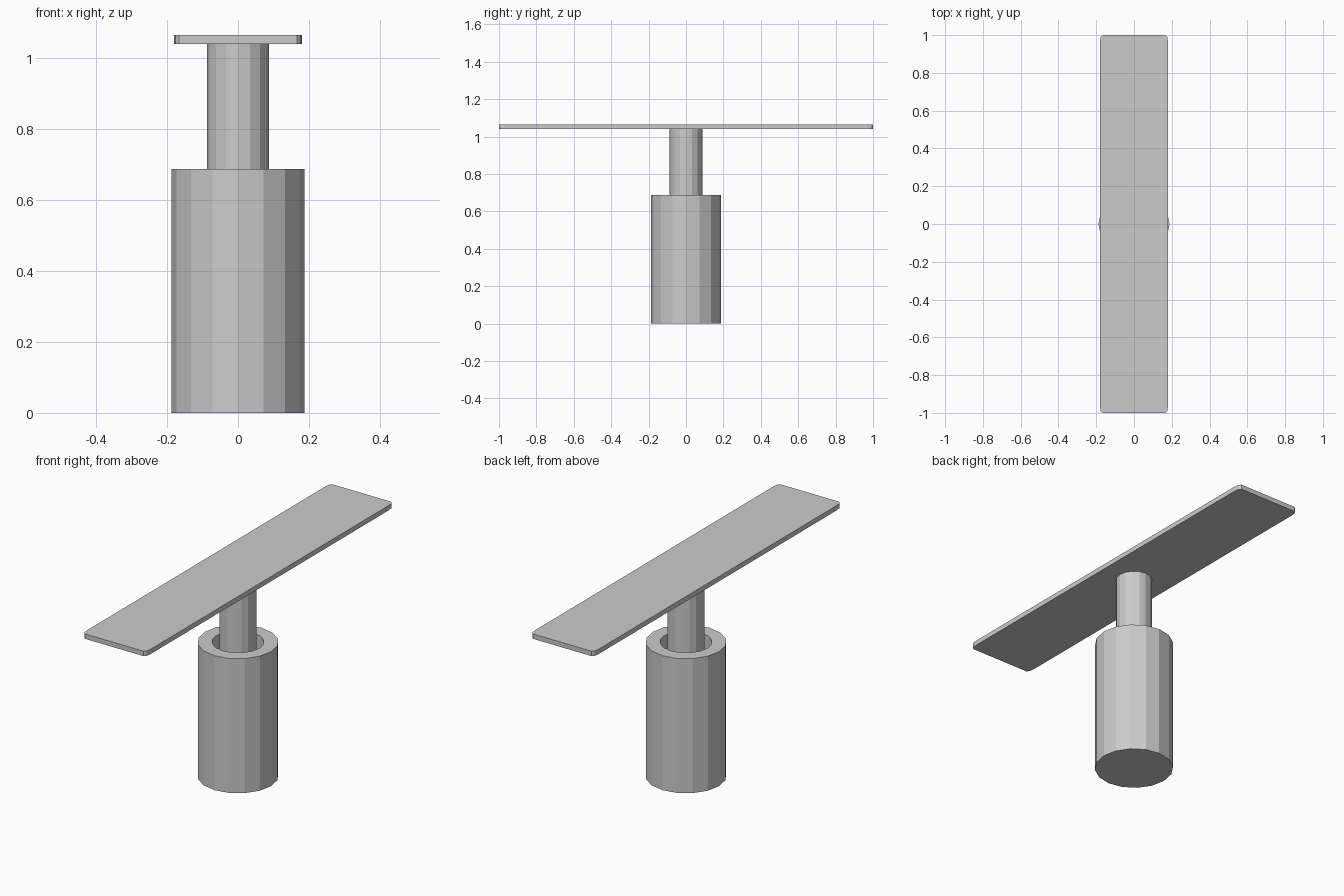
import bpy, bmesh
from math import cos, sin, pi

if "Cube" in bpy.data.objects:
    bpy.data.objects.remove(bpy.data.objects["Cube"])

SIDES = 16


def finish(name, bm):
    bmesh.ops.remove_doubles(bm, verts=bm.verts, dist=1e-5)
    bmesh.ops.recalc_face_normals(bm, faces=bm.faces)
    mesh = bpy.data.meshes.new(name)
    bm.to_mesh(mesh)
    bm.free()
    obj = bpy.data.objects.new(name, mesh)
    bpy.context.collection.objects.link(obj)
    return obj


def turned(name, profile):
    """Low-poly lathe: (radius, z) profile with capped first and last rings."""
    bm = bmesh.new()
    rings = [[bm.verts.new((r * cos(2 * pi * i / SIDES), r * sin(2 * pi * i / SIDES), z))
              for i in range(SIDES)] for r, z in profile]
    for a, b in zip(rings, rings[1:]):
        for i in range(SIDES):
            j = (i + 1) % SIDES
            bm.faces.new((a[i], a[j], b[j], b[i]))
    bm.faces.new(rings[0])
    bm.faces.new(rings[-1])
    return finish(name, bm)


# Base sleeve with a recess in its top
turned("base_sleeve", [(0.188, 0), (0.188, 0.687), (0.121, 0.687), (0.121, 0.60)])

# Post rising out of the recess
turned("post", [(0.087, 0.60), (0.087, 1.04)])

# Long plank with slightly rounded vertical corners
HX, HY, RX, RY = 0.18, 1.0, 0.014, 0.035
bm = bmesh.new()
outline = []
for k, (sx, sy) in enumerate([(1, 1), (-1, 1), (-1, -1), (1, -1)]):
    for s in range(3):
        a = k * pi / 2 + s * pi / 4
        outline.append(bm.verts.new((sx * (HX - RX) + RX * cos(a),
                                     sy * (HY - RY) + RY * sin(a), 1.04)))
face = bm.faces.new(outline)
top = bmesh.ops.extrude_face_region(bm, geom=[face], use_keep_orig=True)
bmesh.ops.translate(bm, vec=(0, 0, 0.025),
                    verts=[g for g in top["geom"] if isinstance(g, bmesh.types.BMVert)])
finish("plank", bm)
